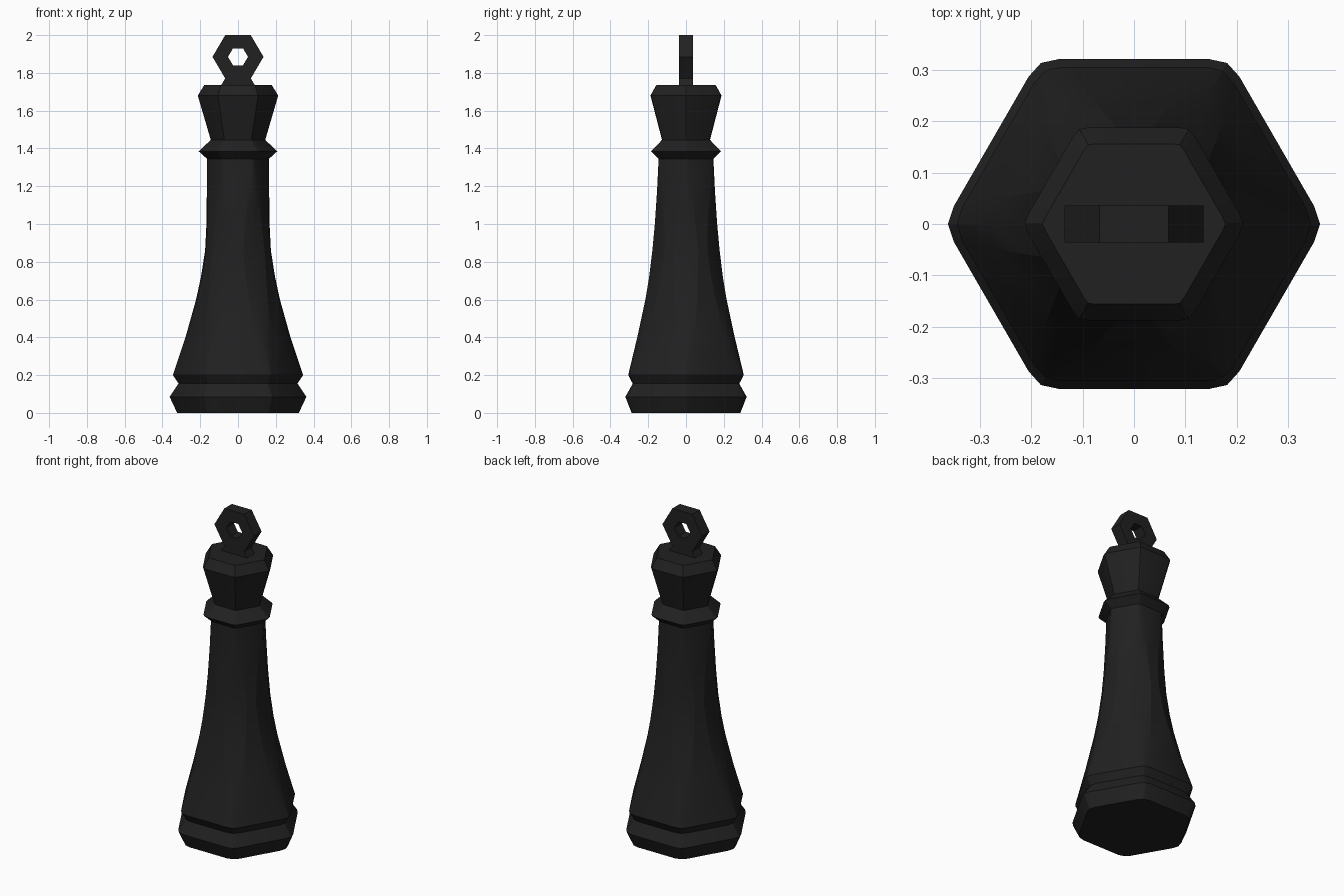
import bpy, bmesh, math

if "Cube" in bpy.data.objects:
    bpy.data.objects.remove(bpy.data.objects["Cube"])

black = bpy.data.materials.new("matte_black")
black.diffuse_color = (0.015, 0.015, 0.015, 1)
black.use_nodes = True
black.node_tree.nodes["Principled BSDF"].inputs["Base Color"].default_value = black.diffuse_color


def finish(name, bm):
    bmesh.ops.recalc_face_normals(bm, faces=bm.faces[:])
    me = bpy.data.meshes.new(name)
    bm.to_mesh(me)
    bm.free()
    ob = bpy.data.objects.new(name, me)
    bpy.context.collection.objects.link(ob)
    me.materials.append(black)
    bpy.ops.object.select_all(action='DESELECT')
    ob.select_set(True)
    bpy.context.view_layer.objects.active = ob
    bpy.ops.object.shade_smooth_by_angle(angle=math.radians(20))
    return ob


def hex_ring(bm, z, tip, flat):
    """Hexagon with softened corners: tip = corner radius, flat = distance to sides."""
    corner = flat / math.cos(math.pi / 6)
    d = min(0.48 * corner, 2 * max(corner - tip, 0) + 0.1 * corner * 0.6)
    pts = [(corner - d / 2, -d * 0.866), (min(tip, corner), 0), (corner - d / 2, d * 0.866)]
    ring = []
    for i in range(6):
        c, s = math.cos(i * math.pi / 3), math.sin(i * math.pi / 3)
        ring += [bm.verts.new((x * c - y * s, x * s + y * c, z)) for x, y in pts]
    return ring


def loft(name, profile):
    bm = bmesh.new()
    rings = [hex_ring(bm, *p) for p in profile]
    n = len(rings[0])
    for a, b in zip(rings, rings[1:]):
        for i in range(n):
            j = (i + 1) % n
            bm.faces.new((a[i], a[j], b[j], b[i]))
    bm.faces.new(rings[0][::-1])
    bm.faces.new(rings[-1])
    return finish(name, bm)


# Whole turned body: foot, flared shaft, collar and head (height, corner, side)
loft("body", [
    (0.0, 0.322, 0.288), (0.085, 0.362, 0.321), (0.155, 0.315, 0.282),
    (0.20, 0.345, 0.306), (0.40, 0.278, 0.258), (0.60, 0.222, 0.215),
    (0.72, 0.196, 0.195), (0.86, 0.174, 0.178), (1.0, 0.167, 0.165),
    (1.18, 0.165, 0.153), (1.345, 0.164, 0.145),
    (1.385, 0.208, 0.185), (1.445, 0.144, 0.127),
    (1.68, 0.213, 0.188), (1.737, 0.178, 0.156)])

# Six-sided loop standing on the head
bm = bmesh.new()
T, ZC = 0.036, 1.885
loops = []
for r, y in ((0.135, -T), (0.135, T), (0.053, T), (0.053, -T)):
    loops.append([bm.verts.new((r * math.cos(i * math.pi / 3), y,
                                ZC + (0.115 / 0.117) * r * math.sin(i * math.pi / 3)))
                  for i in range(6)])
for k in range(4):
    a, b = loops[k], loops[(k + 1) % 4]
    for i in range(6):
        j = (i + 1) % 6
        bm.faces.new((a[i], a[j], b[j], b[i]))
finish("top_loop", bm)

# Small flared foot joining the loop to the head
bm = bmesh.new()
rows = [[bm.verts.new((sx * x, sy * T, z)) for sx, sy in ((-1, -1), (1, -1), (1, 1), (-1, 1))]
        for z, x in ((1.72, 0.098), (1.772, 0.067))]
for i in range(4):
    j = (i + 1) % 4
    bm.faces.new((rows[0][i], rows[0][j], rows[1][j], rows[1][i]))
bm.faces.new(rows[0])
bm.faces.new(rows[1])
finish("loop_foot", bm)
